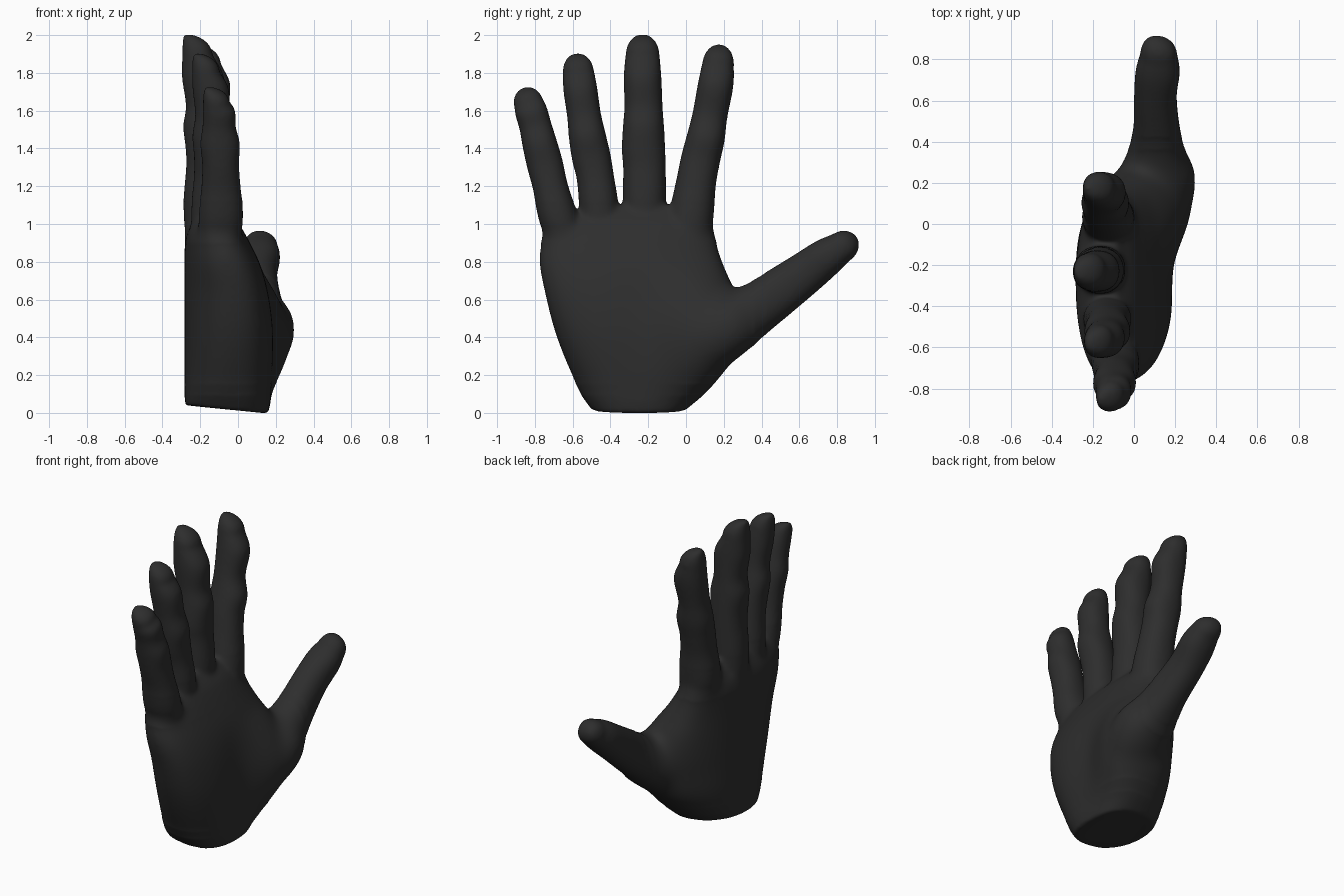
import bpy, bmesh, math
from mathutils import Vector

cube = bpy.data.objects.get("Cube")
if cube:
    bpy.data.objects.remove(cube, do_unlink=True)

SIDES = 32
bm = bmesh.new()


def spline(rows, steps=6):
    """Smooth a list of stations with a Catmull-Rom curve."""
    rows = [Vector(r) for r in rows]
    pts = [rows[0] * 2 - rows[1]] + rows + [rows[-1] * 2 - rows[-2]]
    out = []
    for a, b, c, d in zip(pts, pts[1:], pts[2:], pts[3:]):
        for i in range(steps):
            t = i / steps
            out.append((b * 2 + (c - a) * t + (a * 2 - b * 5 + c * 4 - d) * t**2
                        + (b * 3 - a - c * 3 + d) * t**3) / 2)
    return out + [rows[-1]]


def skin(rings):
    """Bridge the rings into a closed tube."""
    loops = [[bm.verts.new(p) for p in ring] for ring in rings]
    for a, b in zip(loops, loops[1:]):
        for i in range(SIDES):
            j = (i + 1) % SIDES
            bm.faces.new((a[i], a[j], b[j], b[i]))
    bm.faces.new(loops[0][::-1])
    bm.faces.new(loops[-1])


def oval(power):
    """Unit superellipse."""
    for i in range(SIDES):
        a = math.tau * i / SIDES
        c, s = math.cos(a), math.sin(a)
        yield (math.copysign(abs(c) ** (2 / power), c),
               math.copysign(abs(s) ** (2 / power), s))


def limb(stations, tip, lean):
    """Stations hold x, y, z, half width, half depth; the end is domed."""
    rows = spline(stations)
    rings = []

    def ring(centre, along, width, depth):
        side = along.cross(Vector((1, 0, 0)))
        front = side.cross(along)
        rings.append([centre + side * width * u + front * depth * v for u, v in oval(2.2)])

    for i, row in enumerate(rows):
        step = rows[min(i + 1, len(rows) - 1)] - rows[max(i - 1, 0)]
        along = Vector((0, step[1], step[2])).normalized()
        ring(Vector(row[:3]), along, row[3], row[4])
    for k in range(1, 8):
        a = k / 8 * math.pi / 2
        c, s = math.cos(a), math.sin(a)
        centre = Vector(row[:3]) + along * tip * s + Vector((lean * (1 - c), 0, 0))
        ring(centre, along, row[3] * c, row[4] * c)
    skin(rings)


# Palm: z, y from, y to, x from, x to
palm = spline([
    (0.00, -0.50, 0.00, -0.28, 0.16), (0.10, -0.565, 0.11, -0.285, 0.18),
    (0.25, -0.63, 0.23, -0.285, 0.20), (0.45, -0.705, 0.29, -0.285, 0.20),
    (0.65, -0.755, 0.26, -0.285, 0.165), (0.80, -0.785, 0.20, -0.285, 0.115),
    (0.93, -0.765, 0.16, -0.28, 0.05), (1.02, -0.68, 0.13, -0.24, -0.005),
    (1.10, -0.50, 0.05, -0.19, -0.08)])
rings = []
for z, y0, y1, x0, x1 in palm:
    tilt = 0.1 * max(0, 1 - z / 0.3)
    swell = max(0, 1 - ((z - 0.42) / 0.36) ** 2)
    ring = []
    for u, v in oval(2.4):
        x = (x0 + x1) / 2 + (x1 - x0) / 2 * v
        y = (y0 + y1) / 2 + (y1 - y0) / 2 * u
        # the thumb mound swells forward beside the hollow of the palm
        mound = swell * max(0, v) * (0.095 * math.exp(-((y - 0.12) / 0.2) ** 2)
                                     - 0.025 * math.exp(-((y + 0.24) / 0.13) ** 2))
        # the back turns away towards both edges
        turn = 0.10 * max(0, u) ** 2 * max(0, 1 - abs(z - 0.4) / 0.5)
        turn += 0.035 * max(0, -u) ** 2 * max(0, 1 - abs(z - 0.65) / 0.5)
        ring.append(Vector((x + turn + mound, y, z + tilt * (x1 - x))))
    rings.append(ring)
skin(rings)

# Little finger
limb([(-0.10, -0.60, 0.80, 0.10, 0.11), (-0.09, -0.68, 1.05, 0.103, 0.118),
      (-0.09, -0.718, 1.20, 0.093, 0.104), (-0.092, -0.747, 1.32, 0.096, 0.098),
      (-0.095, -0.775, 1.43, 0.092, 0.105), (-0.10, -0.797, 1.52, 0.086, 0.088),
      (-0.10, -0.82, 1.60, 0.086, 0.086), (-0.115, -0.835, 1.648, 0.078, 0.07)], 0.083, -0.06)
# Ring finger
limb([(-0.14, -0.44, 0.80, 0.10, 0.11), (-0.13, -0.46, 1.08, 0.104, 0.118),
      (-0.13, -0.48, 1.25, 0.099, 0.104), (-0.13, -0.502, 1.36, 0.103, 0.103),
      (-0.13, -0.523, 1.47, 0.098, 0.112), (-0.135, -0.54, 1.58, 0.090, 0.092),
      (-0.145, -0.56, 1.72, 0.09, 0.096), (-0.17, -0.57, 1.81, 0.083, 0.073)], 0.10, -0.065)
# Middle finger
limb([(-0.165, -0.22, 0.80, 0.11, 0.11), (-0.165, -0.22, 1.10, 0.115, 0.124),
      (-0.165, -0.22, 1.30, 0.113, 0.110), (-0.165, -0.225, 1.40, 0.115, 0.112),
      (-0.17, -0.225, 1.52, 0.109, 0.12), (-0.175, -0.225, 1.63, 0.101, 0.101),
      (-0.185, -0.23, 1.78, 0.10, 0.112), (-0.215, -0.23, 1.90, 0.09, 0.08)], 0.11, -0.07)
# Index finger
limb([(-0.11, -0.01, 0.80, 0.13, 0.12), (-0.125, 0.03, 1.06, 0.118, 0.128),
      (-0.132, 0.053, 1.22, 0.106, 0.113), (-0.14, 0.078, 1.35, 0.104, 0.109),
      (-0.14, 0.105, 1.46, 0.101, 0.116), (-0.15, 0.127, 1.58, 0.093, 0.096),
      (-0.145, 0.157, 1.74, 0.094, 0.105), (-0.17, 0.17, 1.85, 0.084, 0.08)], 0.107, -0.065)
# Thumb with the fleshy mound at its root
limb([(0.03, -0.08, 0.24, 0.06, 0.06), (0.095, 0.08, 0.345, 0.15, 0.175),
      (0.115, 0.24, 0.47, 0.165, 0.19), (0.11, 0.34, 0.54, 0.147, 0.145),
      (0.11, 0.46, 0.62, 0.131, 0.114), (0.104, 0.62, 0.735, 0.115, 0.104),
      (0.115, 0.74, 0.825, 0.102, 0.108), (0.12, 0.825, 0.882, 0.083, 0.09)], 0.096, -0.025)

bmesh.ops.recalc_face_normals(bm, faces=bm.faces)
mesh = bpy.data.meshes.new("hand")
bm.to_mesh(mesh)
bm.free()
hand = bpy.data.objects.new("hand", mesh)
bpy.context.collection.objects.link(hand)

# Fuse the parts into one soft skin
fuse = hand.modifiers.new("fuse", 'REMESH')
fuse.mode = 'VOXEL'
fuse.voxel_size = 0.0115
soften = hand.modifiers.new("soften", 'SMOOTH')
soften.factor = 0.5
soften.iterations = 12
graph = bpy.context.evaluated_depsgraph_get()
flesh = bpy.data.meshes.new_from_object(hand.evaluated_get(graph))
hand.modifiers.clear()
hand.data = flesh
flesh.name = "hand"

# Blend the palm, mound and finger roots more deeply, then stand it on the ground
bm = bmesh.new()
bm.from_mesh(flesh)
for low, high, reach, rounds in ((0.1, 1.0, 0.42, 40), (0.16, 0.9, 0.36, 50), (0.97, 1.12, 0.2, 8)):
    soft = [v for v in bm.verts if low < v.co.z < high and v.co.y < reach]
    for _ in range(rounds):
        bmesh.ops.smooth_vert(bm, verts=soft, factor=0.5,
                              use_axis_x=True, use_axis_y=True, use_axis_z=True)
ground = min(v.co.z for v in bm.verts)
bmesh.ops.translate(bm, verts=bm.verts, vec=(0, 0, -ground))
bm.to_mesh(flesh)
bm.free()

charcoal = bpy.data.materials.new("charcoal")
charcoal.use_nodes = True
charcoal.diffuse_color = (0.027, 0.027, 0.027, 1)
charcoal.node_tree.nodes["Principled BSDF"].inputs["Base Color"].default_value = charcoal.diffuse_color
flesh.materials.clear()
flesh.materials.append(charcoal)
for p in flesh.polygons:
    p.use_smooth = True
    p.material_index = 0
